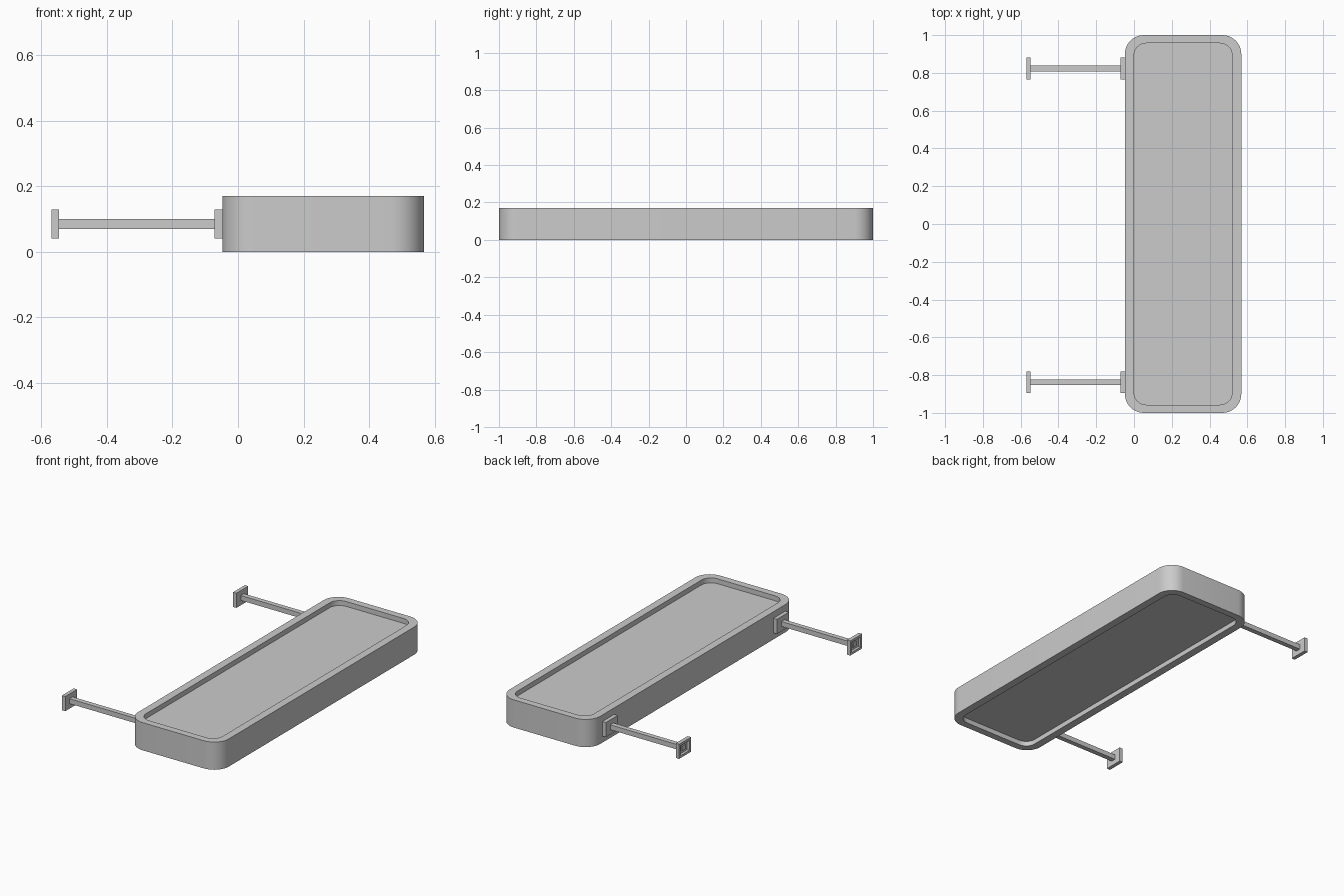
import bpy, bmesh, math

if "Cube" in bpy.data.objects:
    bpy.data.objects.remove(bpy.data.objects["Cube"])

CX = 0.26  # centre of the sign box in x


def finish(name, bm, smooth=False):
    bmesh.ops.recalc_face_normals(bm, faces=bm.faces)
    me = bpy.data.meshes.new(name)
    bm.to_mesh(me)
    bm.free()
    ob = bpy.data.objects.new(name, me)
    bpy.context.collection.objects.link(ob)
    if smooth:
        bpy.ops.object.select_all(action='DESELECT')
        ob.select_set(True)
        bpy.context.view_layer.objects.active = ob
        bpy.ops.object.shade_smooth_by_angle(angle=math.radians(35))
    return ob


def outline(hx, hy, r, seg=10):
    pts = []
    for k, (sx, sy) in enumerate([(1, 1), (-1, 1), (-1, -1), (1, -1)]):
        for i in range(seg + 1):
            a = math.pi / 2 * (k + i / seg)
            pts.append((CX + sx * (hx - r) + r * math.cos(a),
                        sy * (hy - r) + r * math.sin(a)))
    return pts


def ring(bm, pts, z):
    return [bm.verts.new((x, y, z)) for x, y in pts]


def bridge(bm, a, b):
    n = len(a)
    for i in range(n):
        j = (i + 1) % n
        bm.faces.new((a[i], a[j], b[j], b[i]))


def box(bm, x0, x1, y, z, w, h):
    v = bmesh.ops.create_cube(bm, size=1)['verts']
    for p in v:
        p.co = ((x0 + x1) / 2 + p.co.x * (x1 - x0), y + p.co.y * w, z + p.co.z * h)
    return v


# Rounded frame, open through the middle
outer = outline(0.308, 1.0, 0.10)
inner = outline(0.26, 0.957, 0.065)
bm = bmesh.new()
loops = [ring(bm, outer, 0), ring(bm, outer, 0.17), ring(bm, inner, 0.17), ring(bm, inner, 0)]
for i in range(4):
    bridge(bm, loops[i], loops[(i + 1) % 4])
finish("frame", bm, True)

# Panel recessed from both the top and the bottom rim
bm = bmesh.new()
low, high = ring(bm, inner, 0.03), ring(bm, inner, 0.14)
bridge(bm, low, high)
bm.faces.new(low)
bm.faces.new(high)
finish("face_panel", bm, True)

# Two mounting arms with a plate at each end
for label, y in (("upper", 0.823), ("lower", -0.838)):
    bm = bmesh.new()
    box(bm, -0.561, -0.06, y, 0.085, 0.03, 0.03)
    finish(label + "_arm", bm)

    bm = bmesh.new()
    box(bm, -0.072, -0.046, y, 0.085, 0.115, 0.09)
    finish(label + "_frame_plate", bm)

    # Wall plate with a shallow square socket around the arm end
    bm = bmesh.new()
    box(bm, -0.57, -0.547, y, 0.085, 0.115, 0.09)
    back = min(bm.faces, key=lambda f: f.calc_center_median().x)
    bmesh.ops.recalc_face_normals(bm, faces=bm.faces)
    bmesh.ops.inset_individual(bm, faces=[back], thickness=0.02)
    res = bmesh.ops.extrude_discrete_faces(bm, faces=[back])
    for v in res['faces'][0].verts:
        v.co.x += 0.016
    finish(label + "_wall_plate", bm)
